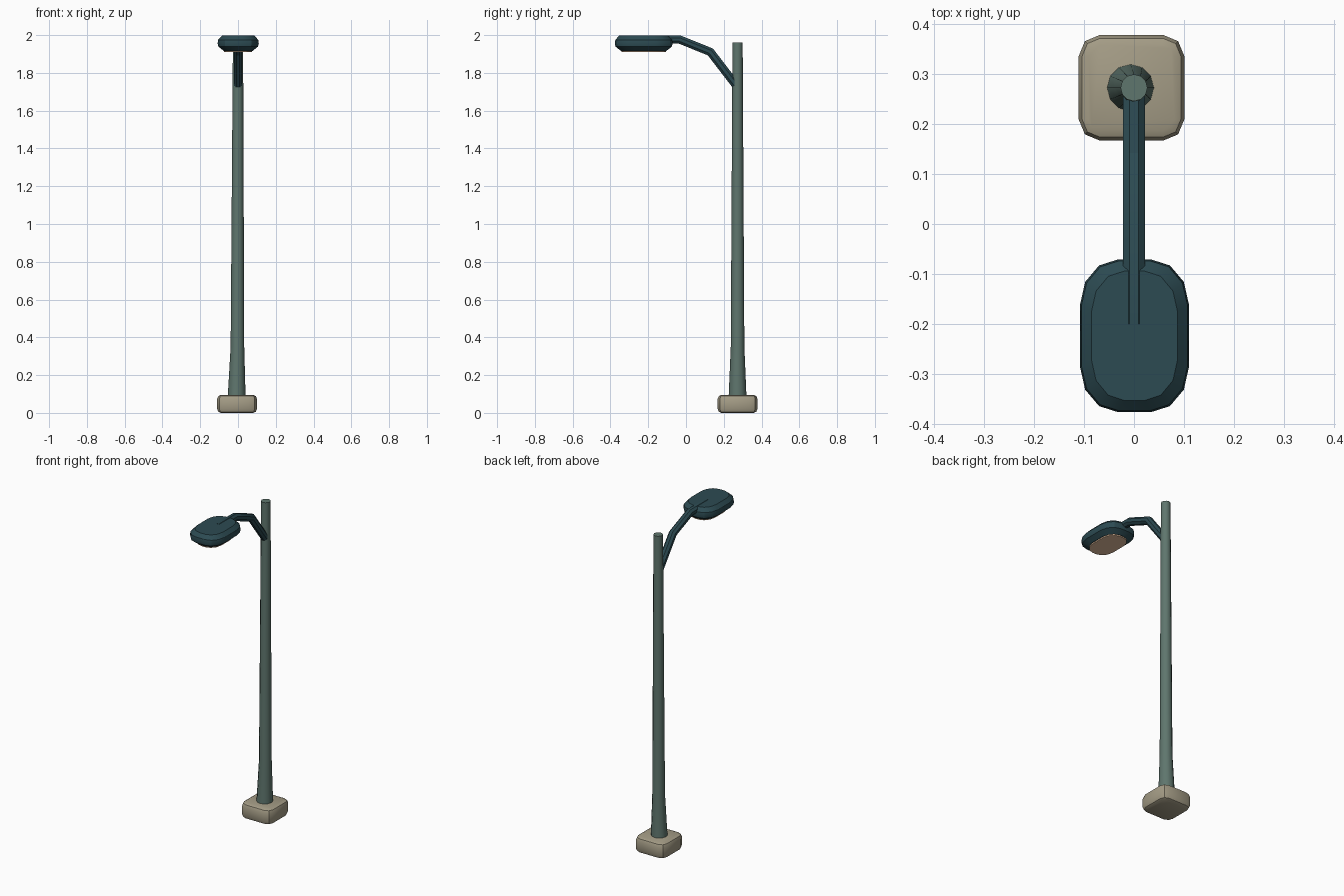
import bpy
import bmesh
from math import sin, cos, pi, radians
from mathutils import Vector

cube = bpy.data.objects.get("Cube")
if cube:
    bpy.data.objects.remove(cube, do_unlink=True)


def material(name, srgb):
    colour = [(c / 255) ** 2.2 for c in srgb] + [1]
    mat = bpy.data.materials.new(name)
    mat.use_nodes = True
    mat.diffuse_color = colour
    mat.node_tree.nodes["Principled BSDF"].inputs["Base Color"].default_value = colour
    return mat


stone = material("warm stone", (163, 155, 133))
grey_green = material("grey green metal", (95, 117, 109))
teal = material("dark teal metal", (48, 76, 83))
cream = material("lamp cream", (235, 196, 162))


def loft(name, rings, mat):
    """Skin a list of equal rings and cap both ends."""
    bm = bmesh.new()
    loops = [[bm.verts.new(p) for p in ring] for ring in rings]
    n = len(loops[0])
    for a, b in zip(loops, loops[1:]):
        for i in range(n):
            j = (i + 1) % n
            bm.faces.new((a[i], a[j], b[j], b[i]))
    bm.faces.new(loops[0])
    bm.faces.new(loops[-1])
    bmesh.ops.recalc_face_normals(bm, faces=bm.faces)
    mesh = bpy.data.meshes.new(name)
    bm.to_mesh(mesh)
    bm.free()
    mesh.materials.append(mat)
    obj = bpy.data.objects.new(name, mesh)
    bpy.context.collection.objects.link(obj)
    bpy.ops.object.select_all(action="DESELECT")
    obj.select_set(True)
    bpy.context.view_layer.objects.active = obj
    bpy.ops.object.shade_smooth_by_angle(angle=radians(30))
    return obj


def circle(x, y, z, r, sides=12):
    return [(x + r * cos(2 * pi * i / sides), y + r * sin(2 * pi * i / sides), z)
            for i in range(sides)]


def rounded_rect(x, y, z, hx, hy, rx, ry, steps):
    points = []
    for k, (sx, sy) in enumerate(((1, 1), (-1, 1), (-1, -1), (1, -1))):
        for i in range(steps + 1):
            a = pi / 2 * (k + i / steps)
            points.append((x + sx * (hx - rx) + rx * cos(a),
                           y + sy * (hy - ry) + ry * sin(a), z))
    return points


# Footing block: rounded on every edge
POLE_Y = 0.273
footing = [(0, 0.02), (0.006, 0.007), (0.022, 0), (0.073, 0), (0.089, 0.007), (0.095, 0.02)]
loft("footing", [rounded_rect(-0.005, POLE_Y, z, 0.106 - d, 0.106 - d,
                              0.043 - d, 0.043 - d, 2) for z, d in footing], stone)

# Pole: flared foot, then a long taper
pole = [(-0.007, 0.09, 0.047), (-0.003, 0.35, 0.036), (0, 1.96, 0.027)]
loft("pole", [circle(x, POLE_Y, z, r) for x, z, r in pole], grey_green)

# Arm: mitred tube bending up from the pole into the lamp head
path = [Vector(p) for p in ((0, 0.262, 1.738), (0, 0.129, 1.911),
                            (0, -0.035, 1.977), (0, -0.2, 1.977))]
ARM_R, SIDES = 0.0235, 8
rings = []
for i, p in enumerate(path):
    before = (p - path[max(i - 1, 0)]).normalized()
    after = (path[min(i + 1, len(path) - 1)] - p).normalized()
    tangent = (before + after).normalized()
    mitre = 1 / tangent.dot(after if after.length else before)
    normal = tangent.cross(Vector((1, 0, 0)))
    ring = []
    for k in range(SIDES):
        a = 2 * pi * (k + 0.5) / SIDES
        ring.append(p + ARM_R * (Vector((cos(a), 0, 0)) + normal * sin(a) * mitre))
    rings.append(ring)
loft("arm", rings, teal)

# Lamp head: rounded shell with sloped shoulders above and below
HEAD_Y = -0.224
shell = [(1.917, 0.032), (1.939, 0.004), (1.957, 0), (1.975, 0.003), (1.997, 0.023)]
loft("lamp_head", [rounded_rect(0.001, HEAD_Y, z, 0.109 - d, 0.153 - d,
                                0.076 - d * 0.4, 0.09 - d * 0.4, 3) for z, d in shell], teal)

# Lamp lens: thin plate under the head
loft("lamp_lens", [rounded_rect(0.001, HEAD_Y, z, 0.074, 0.118, 0.06, 0.074, 3)
                   for z in (1.91, 1.919)], cream)
